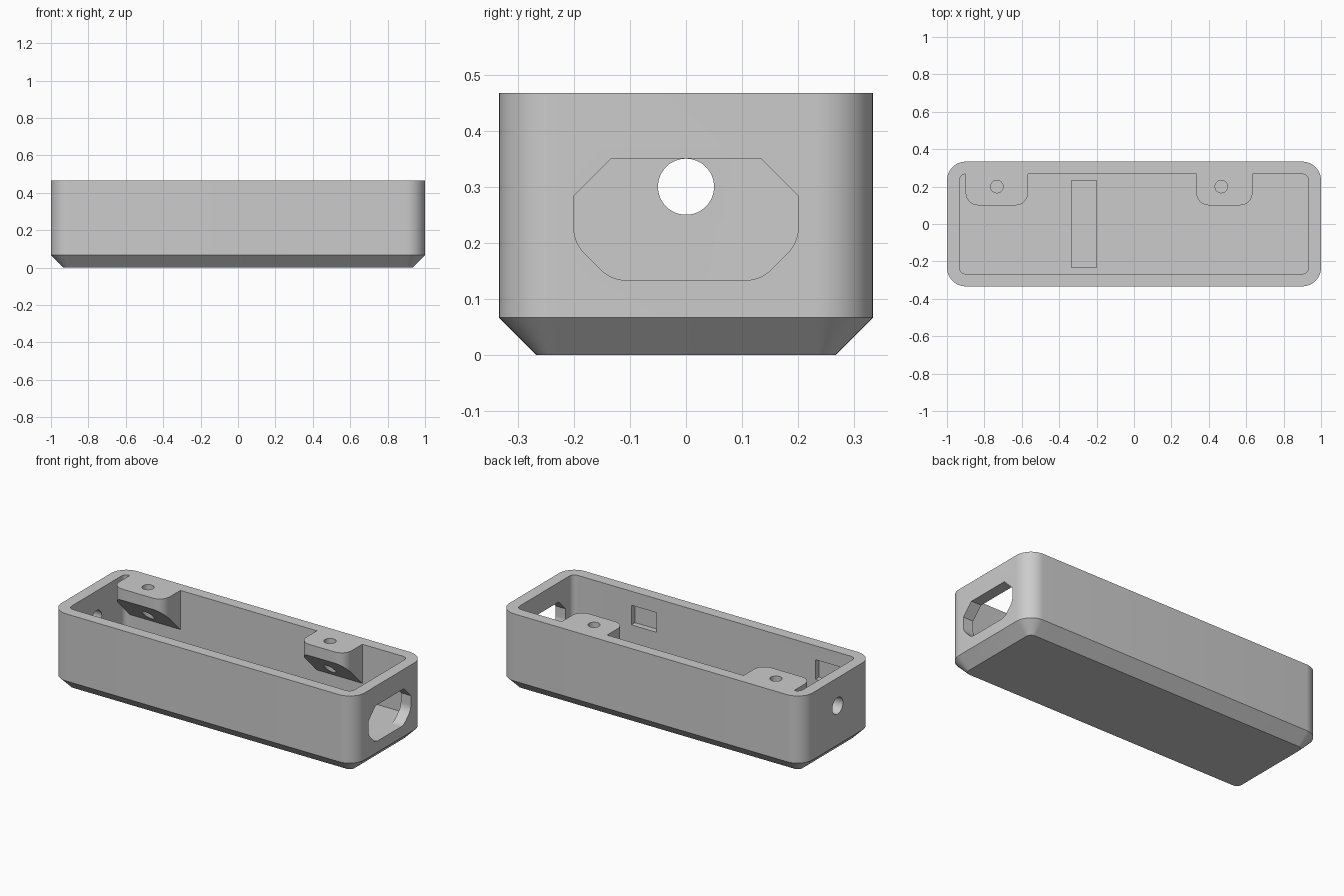
import bpy
import bmesh
import math
from mathutils import Vector

MM = 1 / 30          # design grid: the case is 60 x 20 x 14 grid steps
STEPS = 12           # segments per rounded corner
FLOOR = 4            # height of the cavity floor, level with the socket opening

old = bpy.data.objects.get("Cube")
if old:
    bpy.data.objects.remove(old, do_unlink=True)

grey = bpy.data.materials.new("plain_grey")
grey.use_nodes = True
colour = (0.6, 0.6, 0.6, 1)
grey.diffuse_color = colour
grey.node_tree.nodes["Principled BSDF"].inputs["Base Color"].default_value = colour


def outline(corners):
    """Polygon from (u, v, radius) corners, each filleted by its radius."""
    pts = []
    for i, (u, v, r) in enumerate(corners):
        p = Vector((u, v))
        if r == 0:
            pts.append(p)
            continue
        a = (Vector(corners[i - 1][:2]) - p).normalized()
        b = (Vector(corners[(i + 1) % len(corners)][:2]) - p).normalized()
        half = a.angle(b) / 2
        centre = p + (a + b).normalized() * (r / math.sin(half))
        start = p + a * (r / math.tan(half)) - centre
        end = p + b * (r / math.tan(half)) - centre
        sweep = start.angle(end)
        for k in range(STEPS + 1):
            t = k / STEPS
            pts.append(centre + (start * math.sin((1 - t) * sweep)
                                 + end * math.sin(t * sweep)) / math.sin(sweep))
    return [Vector((round(p.x, 4), round(p.y, 4))) for p in pts]


def rectangle(u0, u1, v0, v1, r=0):
    return outline([(u0, v0, r), (u1, v0, r), (u1, v1, r), (u0, v1, r)])


def circle(u, v, r, n=48):
    return [Vector((u + r * math.cos(i * math.tau / n), v + r * math.sin(i * math.tau / n)))
            for i in range(n)]


def loft(name, rings, axis="z", slope=None):
    """Solid through (outline, height in grid steps) rings along x or z."""
    bm = bmesh.new()
    loops = []
    for pts, w in rings:
        loops.append([bm.verts.new(Vector((w, p.x, p.y) if axis == "x" else (p.x, p.y, w)) * MM)
                      for p in pts])
    for lo, hi in zip(loops, loops[1:]):
        for i in range(len(lo)):
            bm.faces.new((lo[i - 1], lo[i], hi[i], hi[i - 1]))
    bm.faces.new(loops[0])
    bm.faces.new(loops[-1])
    if slope:
        point, normal = slope
        bmesh.ops.bisect_plane(bm, geom=bm.verts[:] + bm.edges[:] + bm.faces[:],
                               plane_co=Vector(point) * MM, plane_no=normal, clear_inner=True)
        bmesh.ops.holes_fill(bm, edges=[e for e in bm.edges if e.is_boundary], sides=0)
    bmesh.ops.recalc_face_normals(bm, faces=bm.faces[:])
    mesh = bpy.data.meshes.new(name)
    bm.to_mesh(mesh)
    bm.free()
    mesh.materials.append(grey)
    obj = bpy.data.objects.new(name, mesh)
    bpy.context.collection.objects.link(obj)
    return obj


def cut(target, cutter):
    """Subtract a cutter and throw it away."""
    cutter.hide_render = True
    mod = target.modifiers.new("cut", "BOOLEAN")
    mod.operation = "DIFFERENCE"
    mod.solver = "EXACT"
    mod.object = cutter
    bpy.context.view_layer.objects.active = target
    bpy.ops.object.modifier_apply(modifier=mod.name)
    bpy.data.objects.remove(cutter, do_unlink=True)


# Outer body with rounded corners and a chamfered base
body = rectangle(-30, 30, -10, 10, 3)
inside = rectangle(-28, 28, -8, 8, 1)
case = loft("case_body", [(inside, 0), (body, 2), (body, 14)])

# Cavity, leaving two screw tabs with sloped undersides standing on the back wall
cavity = loft("cavity", [(inside, FLOOR), (inside, 20)])
for left, right in ((-27, -17), (10, 19)):
    shape = outline([(left, 3, 2), (right, 3, 2), (right, 9, 0), (left, 9, 0)])
    cut(cavity, loft("tab", [(shape, 3), (shape, 24)], slope=((0, 3, 12), (0, 1, 1))))
cut(case, cavity)

# Screw holes through the tabs
for x in (-22, 14):
    hole = circle(x, 6, 1)
    cut(case, loft("screw_hole", [(hole, 5), (hole, 16)]))

# Latch pockets in the front wall, facing the tabs
for x in (-25, 11.4):
    pocket = rectangle(x, x + 5, -9, -7)
    cut(case, loft("latch_pocket", [(pocket, 8), (pocket, 11.5)]))

# Slot in the floor
slot = rectangle(-10, -6, -7, 7)
cut(case, loft("floor_slot", [(slot, FLOOR - 2), (slot, FLOOR + 2)]))

# Socket opening in one end, round cable hole in the other
socket = outline([(-4, FLOOR, 2), (4, FLOOR, 2), (6, 6, 2), (6, 8.5, 0),
                  (4, 10.5, 0), (-4, 10.5, 0), (-6, 8.5, 0), (-6, 6, 2)])
cut(case, loft("socket_opening", [(socket, 27), (socket, 32)], axis="x"))
cable = circle(0, 9, 1.5)
cut(case, loft("cable_hole", [(cable, -32), (cable, -27)], axis="x"))

# Smooth the rounded corners, keep real edges sharp
bpy.ops.object.select_all(action="DESELECT")
case.select_set(True)
bpy.context.view_layer.objects.active = case
bpy.ops.object.shade_smooth_by_angle(angle=math.radians(30))
